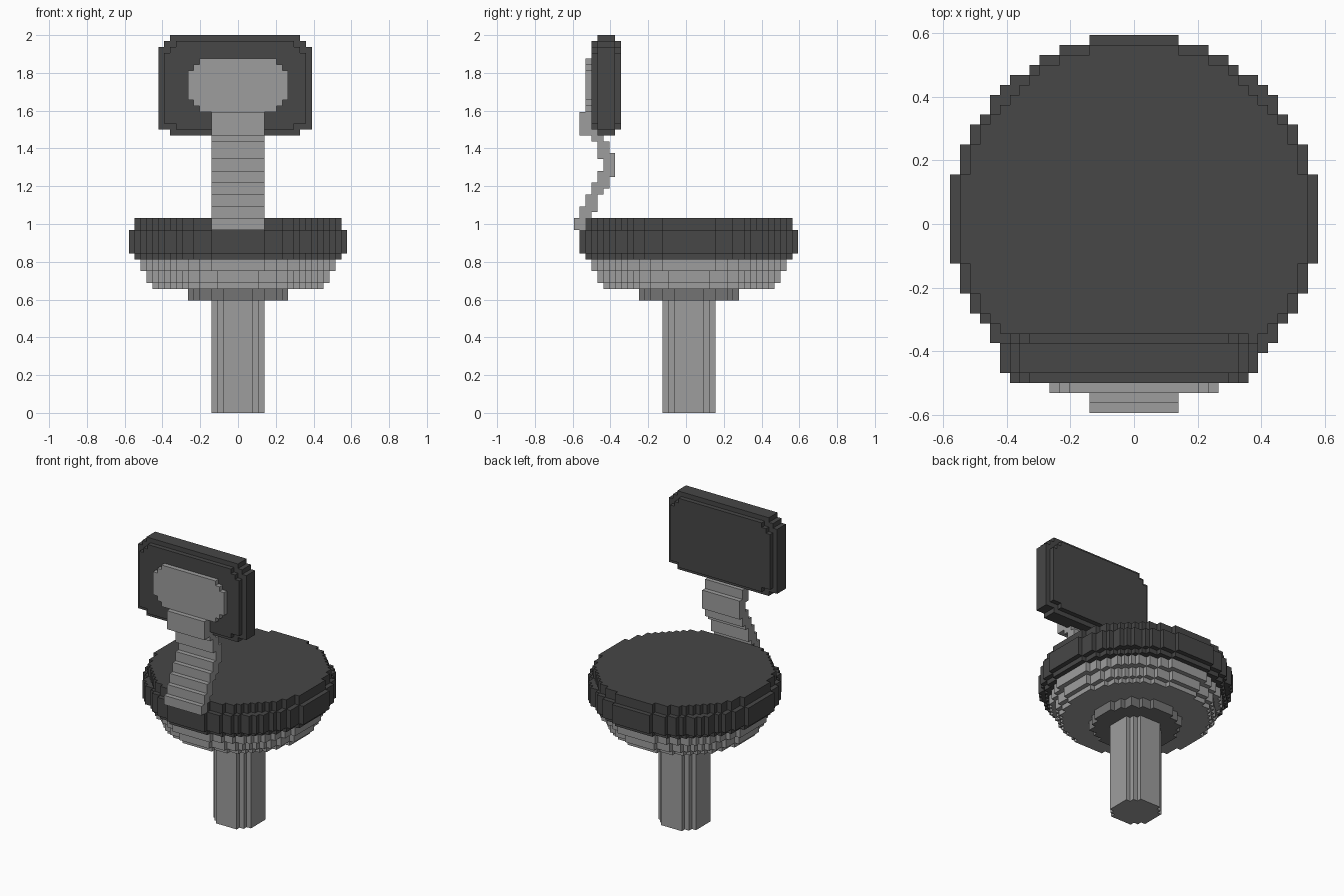
import bpy, bmesh

if "Cube" in bpy.data.objects:
    bpy.data.objects.remove(bpy.data.objects["Cube"])

U = 2 / 64  # one block of the stepped style


def material(name, value):
    m = bpy.data.materials.new(name)
    m.diffuse_color = (value, value, value, 1)
    m.use_nodes = True
    m.node_tree.nodes["Principled BSDF"].inputs["Base Color"].default_value = m.diffuse_color
    return m


DARK = material("dark grey padding", 0.063)
LIGHT = material("light grey metal", 0.34)
MID = material("mid grey collar", 0.175)


def box(x0, x1, y0, y1, z0, z1):
    """Blocks in a box; x1, y1 and z1 are exclusive."""
    return {(x, y, z) for x in range(x0, x1) for y in range(y0, y1) for z in range(z0, z1)}


def disc(radius, z0, z1):
    """Stepped round layer about the z axis."""
    n = int(radius)
    return {(x, y, z) for x, y, z in box(-n, n + 1, -n, n + 1, z0, z1)
            if x * x + y * y <= radius * radius}


def discs(layers):
    return set().union(*(disc(*layer) for layer in layers))


def plate(rows, y0, y1):
    """Upright plate from rows of (x0, x1, z0, z1)."""
    return set().union(*(box(x0, x1, y0, y1, z0, z1) for x0, x1, z0, z1 in rows))


# Round parts: (radius, bottom, top)
stem = disc(4.5, 0, 19)
collar = disc(8.5, 19, 21)
base = discs([(14.5, 21, 22), (15.5, 22, 24), (16.5, 24, 26)])
seat = discs([(17.5, 26, 27), (18.5, 27, 31), (17.5, 31, 33)])

# Back cushion: full outline in the middle, smaller slab on both faces
backrest = plate([(-11, 11, 47, 48), (-13, 13, 48, 62), (-12, 12, 62, 63), (-11, 11, 63, 64)], -15, -12)
for y in (-16, -12):
    backrest |= plate([(-10, 10, 48, 49), (-12, 12, 49, 61), (-11, 11, 61, 62), (-10, 10, 62, 63)], y, y + 1)

# Plate that carries the cushion
back_plate = plate([(-6, 7, 51, 60), (-7, 8, 52, 59), (-8, 9, 53, 58)], -17, -16)

# Curved support strip: (y0, y1, z0, z1)
strip = [(-19, -17, 31, 33), (-18, -16, 33, 34), (-18, -15, 34, 35), (-17, -15, 35, 37),
         (-16, -14, 37, 38), (-16, -13, 38, 39), (-15, -13, 39, 40), (-15, -12, 40, 41),
         (-14, -12, 41, 43), (-15, -12, 43, 44), (-15, -13, 44, 46), (-16, -14, 46, 47),
         (-18, -15, 47, 48), (-18, -16, 48, 51)]
back_support = set().union(*(box(-4, 5, *s) for s in strip)) - backrest

parts = [("stem", stem, LIGHT), ("collar", collar, MID), ("seat_base", base, LIGHT),
         ("seat", seat, DARK), ("backrest", backrest, DARK),
         ("back_plate", back_plate, LIGHT), ("back_support", back_support, LIGHT)]
solid = set().union(*(cells for _, cells, _ in parts))


def build(name, cells, mat):
    """Skin the exposed sides of the blocks, then merge the flat areas."""
    bm = bmesh.new()
    verts = {}

    def vert(p):
        if p not in verts:
            verts[p] = bm.verts.new(((p[0] - 0.5) * U, p[1] * U, p[2] * U))
        return verts[p]

    for c in sorted(cells):
        for axis in range(3):
            for side in (0, 1):
                n = list(c)
                n[axis] += 2 * side - 1
                if tuple(n) in solid:
                    continue
                corners = []
                for a, b in ((0, 0), (1, 0), (1, 1), (0, 1)):
                    p = list(c)
                    p[axis] += side
                    p[(axis + 1) % 3] += a
                    p[(axis + 2) % 3] += b
                    corners.append(vert(tuple(p)))
                bm.faces.new(corners if side else corners[::-1])
    bmesh.ops.dissolve_limit(bm, angle_limit=0.01, verts=bm.verts[:], edges=bm.edges[:])
    mesh = bpy.data.meshes.new(name)
    bm.to_mesh(mesh)
    bm.free()
    mesh.materials.append(mat)
    bpy.context.collection.objects.link(bpy.data.objects.new(name, mesh))


for part in parts:
    build(*part)
